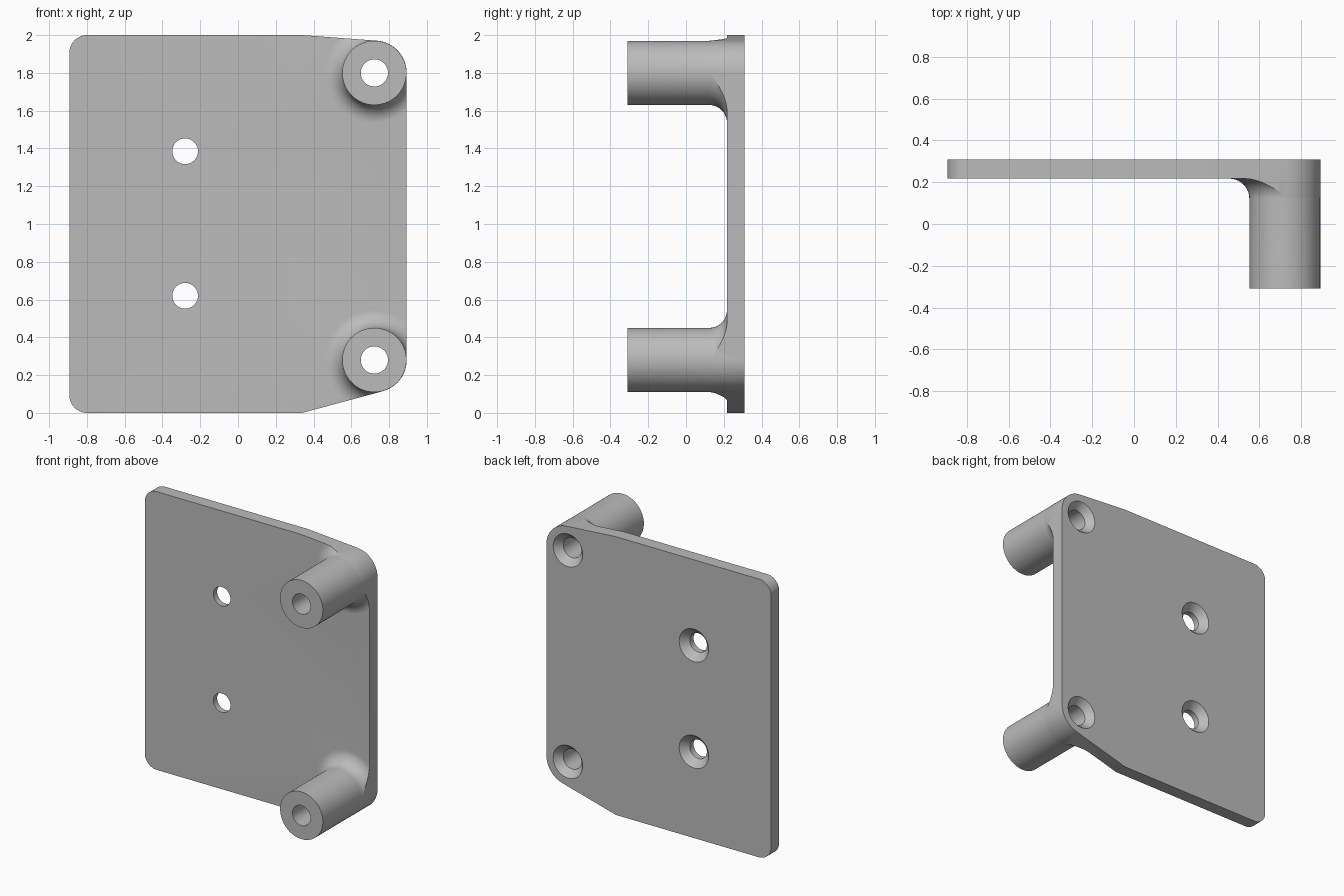
import bpy, bmesh, math
from mathutils import Vector, geometry

if "Cube" in bpy.data.objects:
    bpy.data.objects.remove(bpy.data.objects["Cube"], do_unlink=True)

FRONT, FACE, BACK = -0.31, 0.217, 0.31      # post tips, plate front, plate back
POST_X, POST_R, FILLET = 0.722, 0.17, 0.095
POST_Z = (0.28, 1.80)
HOLE_X, HOLE_Z = -0.28, (0.62, 1.385)
HALF_W, CORNER = 0.893, 0.095


def finish(bm, name):
    bmesh.ops.recalc_face_normals(bm, faces=bm.faces)
    mesh = bpy.data.meshes.new(name)
    bm.to_mesh(mesh)
    bm.free()
    obj = bpy.data.objects.new(name, mesh)
    bpy.context.collection.objects.link(obj)
    return obj


def prism(name, points, y0, y1):
    """Extrude an x-z outline from y0 to y1."""
    bm = bmesh.new()
    face = bm.faces.new([bm.verts.new((x, y0, z)) for x, z in points])
    ext = bmesh.ops.extrude_face_region(bm, geom=[face])["geom"]
    verts = [v for v in ext if isinstance(v, bmesh.types.BMVert)]
    bmesh.ops.translate(bm, verts=verts, vec=(0, y1 - y0, 0))
    return finish(bm, name)


def lathe(name, profile, x, z, steps=72):
    """Turn a (radius, y) profile about an axis along y."""
    bm = bmesh.new()
    verts = [bm.verts.new((x + r, y, z)) for r, y in profile]
    edges = [bm.edges.new(pair) for pair in zip(verts, verts[1:])]
    bmesh.ops.spin(bm, geom=verts + edges, cent=(x, 0, z), axis=(0, 1, 0),
                   angle=math.tau, steps=steps)
    bmesh.ops.remove_doubles(bm, verts=bm.verts, dist=1e-5)
    return finish(bm, name)


def combine(target, tool, operation):
    mod = target.modifiers.new(operation.lower(), "BOOLEAN")
    mod.operation, mod.solver, mod.object = operation, "EXACT", tool
    bpy.context.view_layer.objects.active = target
    bpy.ops.object.modifier_apply(modifier=mod.name)
    bpy.data.objects.remove(tool, do_unlink=True)


def circle(x, z, r, n=96):
    return [Vector((x + r * math.cos(math.tau * i / n),
                    z + r * math.sin(math.tau * i / n))) for i in range(n)]


# Plate outline: hull of the rounded corners, two bends and the post circles
pts = [Vector((0.34, 0)), Vector((0.34, 2))]
for z in (CORNER, 2 - CORNER):
    pts += circle(CORNER - HALF_W, z, CORNER)
for z in POST_Z:
    pts += circle(POST_X, z, HALF_W - POST_X)
outline = [pts[i] for i in geometry.convex_hull_2d(pts)]

# Oversized slab, trimmed to the outline once the posts are joined
bracket = prism("mounting_bracket", [(-2, -1), (2, -1), (2, 3), (-2, 3)], FACE, BACK)

# Posts with a rounded fillet at the base
post = [(0, FRONT), (POST_R, FRONT)]
for i in range(15):
    a = math.pi / 2 * i / 14
    post.append((POST_R + FILLET * (1 - math.cos(a)),
                 FACE - FILLET * (1 - math.sin(a))))
post += [(POST_R + FILLET, FACE + 0.04), (0, FACE + 0.04)]
for z in POST_Z:
    combine(bracket, lathe("post", post, POST_X, z), "UNION")
combine(bracket, prism("outline_trim", outline, -1, 1), "INTERSECT")

# Countersunk screw holes, through the posts and through the plate
holes = [(POST_X, z, 0.072) for z in POST_Z] + [(HOLE_X, z, 0.068) for z in HOLE_Z]
for x, z, r in holes:
    sink = [(0, -1), (r, -1), (r, BACK - 0.05), (0.117, BACK), (0.117, 1), (0, 1)]
    combine(bracket, lathe("screw_hole", sink, x, z), "DIFFERENCE")

# Plain grey material
grey = bpy.data.materials.new("plain_grey")
grey.use_nodes = True
colour = (0.5, 0.5, 0.5, 1)
grey.diffuse_color = colour
grey.node_tree.nodes["Principled BSDF"].inputs["Base Color"].default_value = colour
bracket.data.materials.clear()
bracket.data.materials.append(grey)

bpy.ops.object.select_all(action="DESELECT")
bracket.select_set(True)
bpy.context.view_layer.objects.active = bracket
bpy.ops.object.shade_smooth_by_angle(angle=math.radians(25))
